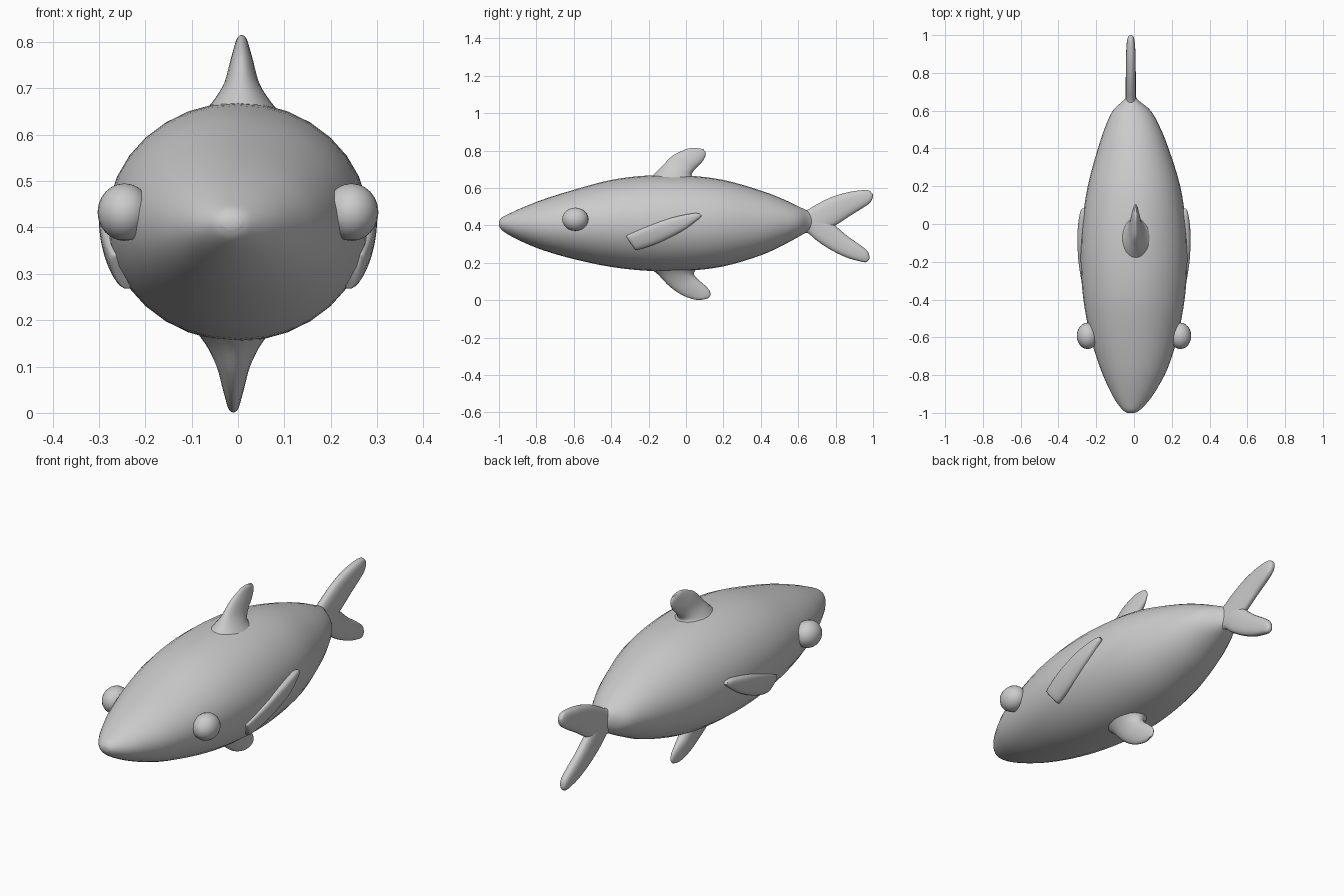
import bpy, bmesh
from math import cos, sin, tau
from mathutils import Vector


def catmull(a, b, c, d, t):
    return [0.5 * (2 * q + (r - p) * t + (2 * p - 5 * q + 4 * r - s) * t * t
                   + (3 * q - p - 3 * r + s) * t ** 3) for p, q, r, s in zip(a, b, c, d)]


def loft(name, stations, sides=24, steps=4, power=1.0, mirror=False):
    """Skin oval rings; station = (x1, y1, z1, x2, y2, z2, half thickness)."""
    n = len(stations)
    rows = []
    for i in range(n - 1):
        q = [stations[min(max(i + k, 0), n - 1)] for k in (-1, 0, 1, 2)]
        rows += [catmull(*q, j / steps) for j in range(steps)]
    rows.append(stations[-1])
    bm = bmesh.new()
    rings = []
    for r in rows:
        p1, p2, w = Vector(r[:3]), Vector(r[3:6]), max(r[6], 0.002)
        ring = []
        for k in range(sides):
            c, s = cos(tau * k / sides), sin(tau * k / sides)
            c = abs(c) ** power * (1 if c > 0 else -1)
            s = abs(s) ** power * (1 if s > 0 else -1)
            ring.append(bm.verts.new((p1 + p2) / 2 + (p1 - p2) / 2 * c + Vector((w * s, 0, 0))))
        rings.append(ring)
    for a, b in zip(rings, rings[1:]):
        for k in range(sides):
            m = (k + 1) % sides
            bm.faces.new((a[k], a[m], b[m], b[k]))
    bm.faces.new(rings[0])
    bm.faces.new(rings[-1])
    bmesh.ops.recalc_face_normals(bm, faces=bm.faces)
    mesh = bpy.data.meshes.new(name)
    bm.to_mesh(mesh)
    bm.free()
    obj = bpy.data.objects.new(name, mesh)
    bpy.context.collection.objects.link(obj)
    finish(obj, mirror)
    return obj


def finish(obj, mirror=False):
    bpy.ops.object.select_all(action='DESELECT')
    obj.select_set(True)
    bpy.context.view_layer.objects.active = obj
    if mirror:
        obj.modifiers.new("mirror", 'MIRROR')
    bpy.ops.object.shade_smooth_by_angle(angle=0.9)


def flat(x, rows):
    """Stations in a plane of constant x from (y1, z1, y2, z2, half thickness)."""
    return [(x, a, b, x, c, d, w) for a, b, c, d, w in rows]


# body: y, top, bottom, half width, sideways offset
body = [(-1.0, .422, .398, .02, -.015), (-.985, .442, .375, .045, -.014),
        (-.94, .465, .345, .085, -.01), (-.87, .497, .31, .128, -.005),
        (-.76, .54, .266, .18, 0), (-.6, .59, .22, .23, 0), (-.4, .643, .178, .268, 0),
        (-.2, .667, .157, .282, 0), (0, .667, .157, .274, 0), (.2, .643, .181, .245, 0),
        (.4, .586, .24, .187, -.004), (.52, .54, .295, .142, -.008),
        (.6, .502, .338, .1, -.012), (.65, .478, .366, .045, -.015), (.68, .46, .38, .018, -.016)]
loft("body", [(x, y, t, x, y, b, w) for y, t, b, w, x in body], sides=32)

# dorsal and belly fins, leading edge to trailing edge
loft("dorsal_fin", flat(.008, [
    (-.2, .645, .05, .645, .085), (-.165, .68, .03, .67, .06), (-.125, .72, .05, .702, .038),
    (-.075, .77, .085, .738, .026), (-.025, .797, .102, .766, .018),
    (.02, .813, .105, .79, .012), (.05, .815, .092, .808, .005)]))
loft("belly_fin", flat(-.01, [
    (-.2, .175, .06, .175, .08), (-.15, .138, .042, .142, .055), (-.1, .085, .06, .115, .036),
    (-.05, .045, .095, .085, .026), (0, .018, .125, .053, .018),
    (.05, .003, .13, .026, .012), (.08, .001, .118, .01, .005)]))

# forked tail
loft("tail_upper_lobe", flat(-.017, [
    (.6, .47, .63, .36, .028), (.65, .484, .72, .36, .027), (.7, .513, .795, .398, .027),
    (.78, .552, .875, .45, .026), (.86, .576, .94, .49, .025),
    (.93, .587, .985, .522, .021), (.97, .588, 1.0, .555, .014), (.985, .583, .997, .57, .006)]), power=.8)
loft("tail_lower_lobe", flat(-.017, [
    (.63, .47, .6, .37, .028), (.72, .47, .65, .36, .027), (.795, .402, .7, .318, .027),
    (.86, .345, .78, .266, .026), (.92, .303, .86, .228, .025),
    (.97, .263, .92, .21, .021), (.981, .23, .955, .203, .014), (.978, .215, .968, .205, .006)]), power=.8)

# side fins
loft("side_fin", [
    (.26, -.32, .34, .236, -.273, .272, .014), (.266, -.305, .352, .242, -.255, .27, .02),
    (.279, -.2, .397, .258, -.15, .305, .023), (.28, -.08, .44, .272, -.02, .37, .023),
    (.272, .03, .464, .27, .06, .428, .018), (.27, .072, .464, .269, .083, .45, .008)],
    power=.8, mirror=True)

# eyes
bpy.ops.mesh.primitive_uv_sphere_add(segments=24, ring_count=12, radius=1)
eye = bpy.context.object
eye.name = "eye"
for v in eye.data.vertices:
    v.co = Vector((.245 + v.co.x * .058, -.592 + v.co.y * .07, .433 + v.co.z * .062))
finish(eye, mirror=True)
